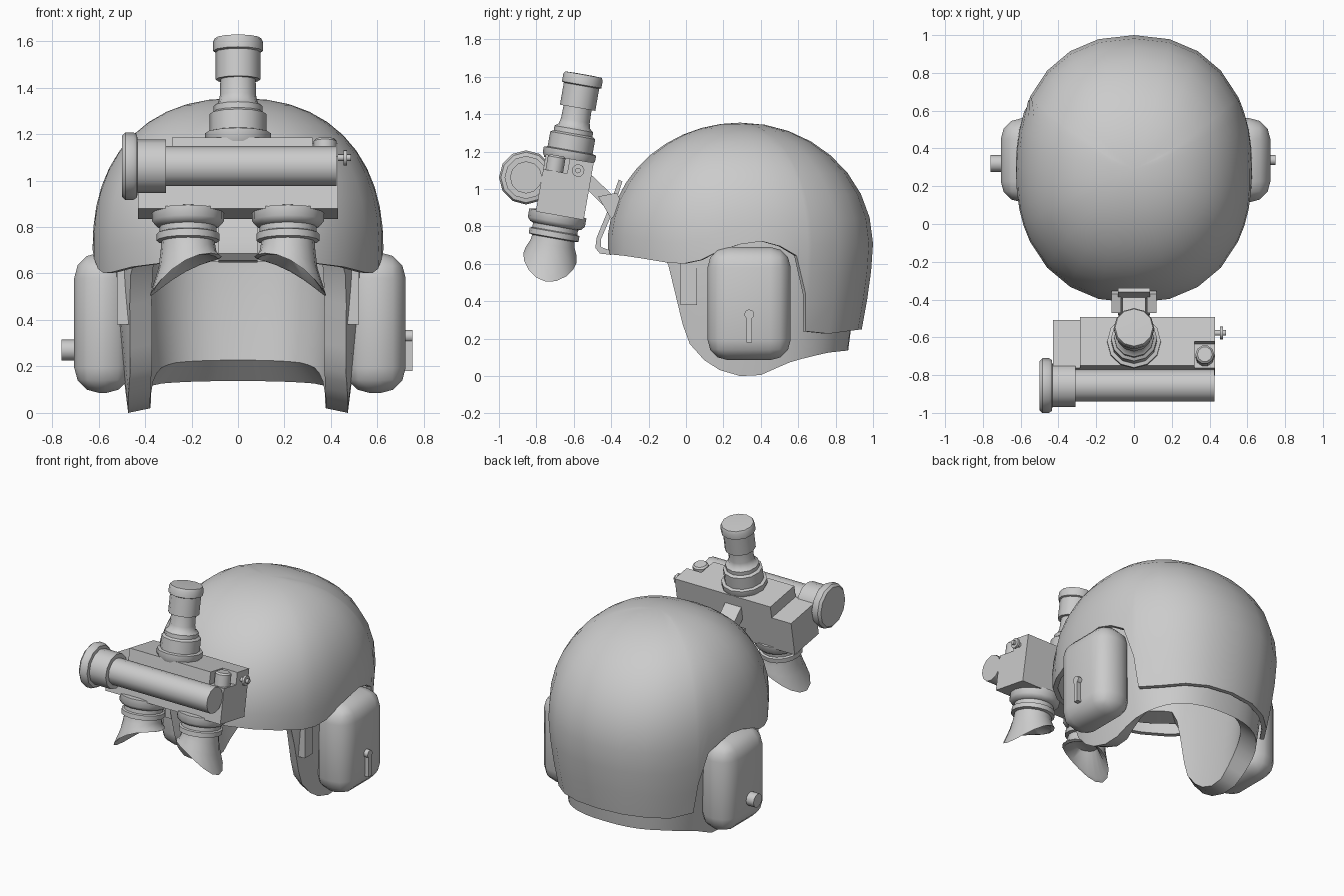
import bpy, bmesh, math
from mathutils import Matrix, Vector

if "Cube" in bpy.data.objects:
    bpy.data.objects.remove(bpy.data.objects["Cube"])


def finish(name, bm, M=None):
    if M is not None:
        bm.transform(M)
    bmesh.ops.recalc_face_normals(bm, faces=bm.faces)
    me = bpy.data.meshes.new(name)
    bm.to_mesh(me)
    bm.free()
    ob = bpy.data.objects.new(name, me)
    bpy.context.collection.objects.link(ob)
    return ob


def box(name, lo, hi, M=None, bevel=0, segs=1):
    bm = bmesh.new()
    bmesh.ops.create_cube(bm, size=1)
    for v in bm.verts:
        v.co = Vector([lo[i] + (v.co[i] + .5) * (hi[i] - lo[i]) for i in range(3)])
    if bevel:
        bmesh.ops.bevel(bm, geom=bm.edges[:], offset=bevel, segments=segs,
                        profile=.5, affect='EDGES')
    return finish(name, bm, M)


def prism(name, pts, x0, x1):
    # yz outline extruded along x
    bm = bmesh.new()
    f = bm.faces.new([bm.verts.new((x0, y, z)) for y, z in pts])
    r = bmesh.ops.extrude_face_region(bm, geom=[f])
    for v in r['geom']:
        if isinstance(v, bmesh.types.BMVert):
            v.co.x = x1
    return finish(name, bm)


def loft(name, rings, n=14, M=None, side=1):
    # rings: (radius, z, x shift, y radius, slope along x, bend up at the y sides)
    bm = bmesh.new()
    rows = []
    for ring in rings:
        r, z, dx, ry, sl, bend = tuple(ring) + (0, ring[0], 0, 0)[len(ring) - 2:]
        rows.append([bm.verts.new((side * (dx + r * math.cos(a)), ry * math.sin(a),
                                   z + sl * r * math.cos(a) + bend * math.sin(a) ** 2))
                     for a in (2 * math.pi * i / n for i in range(n))])
    for p, q in zip(rows, rows[1:]):
        for i in range(n):
            j = (i + 1) % n
            bm.faces.new((p[i], p[j], q[j], q[i]))
    bm.faces.new(rows[0])
    bm.faces.new(rows[-1])
    return finish(name, bm, M)


def interp(tab, y):
    for (a, u), (b, w) in zip(tab, tab[1:]):
        if y <= b:
            return u + (w - u) * max(0, y - a) / (b - a)
    return tab[-1][1]


def spow(v, e):
    return math.copysign(abs(v) ** e, v)


def dome(name, A, B, H, p, taper, edge, t, lift, step, extra, cy=.29, z0=.7, rows=11):
    # double-walled dome; the edge table (y, z) gives the rim, lift raises its inner side
    half = sorted(set([-90 + step * i for i in range(int(180 / step) + 1)] + extra))
    angs = half + [180 - a for a in reversed(half[1:-1])]
    n = len(angs)
    bm = bmesh.new()
    layers = []
    for d, up in ((0, 0), (t, 1)):
        grid = []
        for a in angs:
            c, s = spow(math.cos(math.radians(a)), 2 / p), spow(math.sin(math.radians(a)), 2 / p)
            ze = interp(edge, cy + B * s) + up * interp(lift, cy + B * s)
            col = []
            for k in range(rows):
                z = ze + (H - d - ze) * math.sin(k / rows * math.pi / 2)
                if z > z0:
                    q = (z - z0) / (H - d - z0)
                    fx, fy = (1 - q ** 2.3) ** (1 / 2.3), (1 - q * q) ** .5
                else:
                    fx = fy = 1 - taper * ((z0 - z) / .45) ** 1.5
                col.append(bm.verts.new(((A - d) * c * fx, cy + (B - d) * s * fy, z)))
            grid.append(col)
        pole = bm.verts.new((0, cy, H - d))
        for i in range(n):
            g, h = grid[i], grid[(i + 1) % n]
            for k in range(rows - 1):
                bm.faces.new((g[k], h[k], h[k + 1], g[k + 1]))
            bm.faces.new((g[-1], h[-1], pole))
        layers.append(grid)
    o, q = layers
    for i in range(n):
        j = (i + 1) % n
        bm.faces.new((o[i][0], o[j][0], q[j][0], q[i][0]))
    return finish(name, bm)


# Outer shell, arched over the ears and low at the nape
dome("helmet_shell", .626, .71, 1.355, 2.25, .085,
     [(-.45, .655), (-.3, .64), (-.1, .605), (.04, .6), (.15, .66), (.37, .73),
      (.52, .69), (.59, .65), (.648, .5), (.668, .24), (.8, .225), (1, .25)],
     .03, [(-1, 0), (1, 0)], 15, [-22.5, -7.5, 7.5, 22.5, 28])
# Thick padded liner hanging below the shell around the face opening
dome("helmet_liner", .535, .63, 1.28, 2.5, .06,
     [(-.5, .7), (-.14, .68), (-.09, .58), (-.05, .33), (-.01, .18), (.1, .06),
      (.22, .01), (.29, 0), (.4, 0), (.6, .08), (.8, .125), (1, .145)],
     .11, [(.4, .02), (.7, .09)], 7.5, [-33, -26, -19])

# Ear cups and brow straps
for s, tag in ((1, "right"), (-1, "left")):
    xs = sorted((s * .46, .722 if s > 0 else -.705))
    box(tag + "_ear_cup", (xs[0], .115, .085), (xs[1], .56, .69), None, .11, 3)
    xs = sorted((s * .465, s * .52))
    box(tag + "_strap", (xs[0], -.03, .38), (xs[1], .06, .62))
RX = Matrix.Rotation(math.pi / 2, 4, 'Y')
loft("left_ear_knob", [(.045, -.76), (.045, -.68)], 12, Matrix.Translation((0, .32, .27)) @ RX)
loft("right_lever_pivot", [(.026, .68), (.026, .75)], 12, Matrix.Translation((0, .338, .33)) @ RX)
box("right_lever", (.68, .323, .18), (.75, .353, .33))

# Goggle frame: tilted ten degrees back
G = Matrix.Translation((0, -.65, 1)) @ Matrix.Rotation(math.radians(-10), 4, 'X')
box("goggle_body", (-.43, -.13, -.11), (.43, .13, .085), G)
box("goggle_base", (-.43, -.13, -.145), (.43, .13, -.11), G)
box("goggle_top_block", (-.285, -.13, .08), (.32, .13, .165), G)
box("goggle_top_corner", (.31, 0, .08), (.43, .13, .165), G)
loft("goggle_button", [(.05, .08), (.05, .16), (.04, .17)], 10,
     G @ Matrix.Translation((.375, -.07, 0)))
loft("goggle_side_knob", [(.015, .42), (.015, .455), (.034, .455), (.034, .47), (.015, .47), (.015, .487)],
     10, G @ Matrix.Translation((0, .055, .11)) @ RX)

# Upright objective tube
loft("upright_tube",
     [(.13, .15), (.142, .175), (.142, .205), (.122, .21), (.122, .29), (.105, .3),
      (.105, .325), (.085, .34), (.078, .37), (.076, .44), (.096, .44), (.096, .56),
      (.107, .565), (.107, .605), (.1, .62), (.05, .622)],
     12, G @ Matrix.Translation((0, -.006, 0)))

# Horizontal tube with stepped end cap
loft("cross_tube",
     [(.07, -.5), (.13, -.5), (.145, -.485), (.145, -.45), (.135, -.435), (.115, -.432),
      (.115, -.31), (.086, -.31), (.086, .425)],
     12, Matrix.Translation((0, -.855, 1.062)) @ RX)

# Eyepieces with slanted flared eyecups
for s, tag in ((1, "right"), (-1, "left")):
    loft(tag + "_eyepiece",
         [(.13, -.13), (.155, -.135), (.155, -.18), (.138, -.2), (.122, -.205), (.122, -.23),
          (.135, -.235), (.135, -.265), (.115, -.27), (.118, -.3, 0, .12, -.08),
          (.125, -.35, .002, .138, -.28, .01), (.155, -.42, .01, .145, -.55, .045),
          (.138, -.415, .01, .125, -.52, .045), (.07, -.32, 0, .07, -.1)],
         16, G @ Matrix.Translation((s * .215, -.012, 0)), s)

# Mount joining goggles to the brow
prism("mount_arm", [(-.53, 1.09), (-.50, 1.07), (-.385, .96), (-.41, .88), (-.53, 1.0)], -.06, .06)
prism("mount_plate",
      [(-.36, 1.05), (-.34, 1.04), (-.395, .87), (-.455, .73), (-.455, .69), (-.40, .67),
       (-.40, .648), (-.46, .655), (-.485, .685), (-.478, .74), (-.42, .88)], -.085, .085)
for s in (-1, 1):
    xs = sorted((s * .07, s * .12))
    prism("mount_lug", [(-.47, .96), (-.37, .98), (-.33, .9), (-.40, .84)], *xs)

# Smooth shading with sharp creases kept
for ob in bpy.context.collection.objects:
    ob.select_set(True)
    bpy.context.view_layer.objects.active = ob
bpy.ops.object.shade_smooth_by_angle(angle=math.radians(40))
